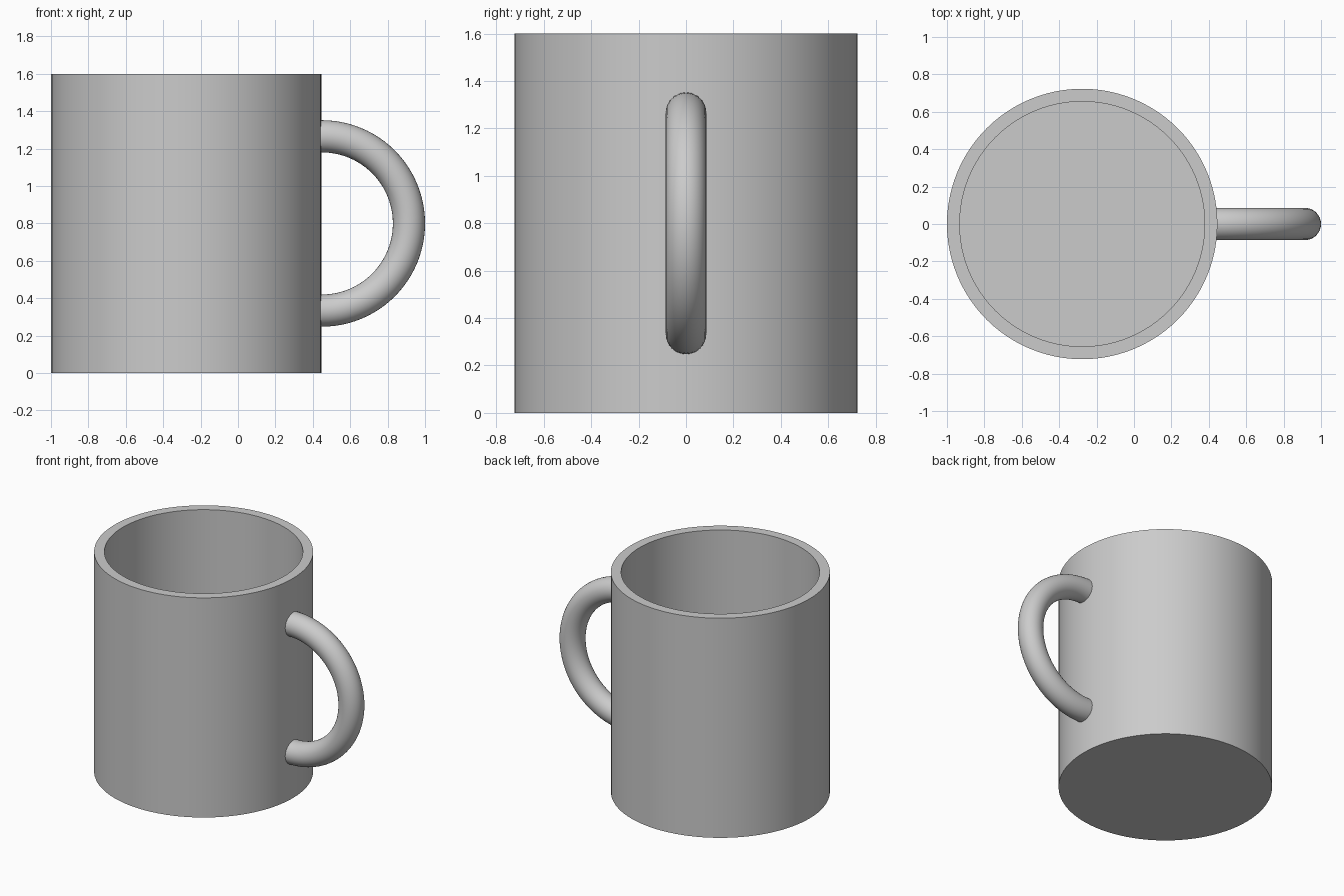
import bpy, bmesh
from math import sin, cos, pi

if "Cube" in bpy.data.objects:
    bpy.data.objects.remove(bpy.data.objects["Cube"])

CX, R_OUT, R_IN, H, FLOOR = -0.277, 0.723, 0.655, 1.6, 0.08
SIDES = 96


def finish(bm, name):
    bmesh.ops.recalc_face_normals(bm, faces=bm.faces[:])
    me = bpy.data.meshes.new(name)
    bm.to_mesh(me)
    bm.free()
    ob = bpy.data.objects.new(name, me)
    bpy.context.collection.objects.link(ob)
    bpy.ops.object.select_all(action='DESELECT')
    ob.select_set(True)
    bpy.context.view_layer.objects.active = ob
    bpy.ops.object.shade_smooth_by_angle(angle=0.6)
    return ob


def skin(bm, rings):
    # Join successive closed rings of points, cap both ends
    vs = [[bm.verts.new(p) for p in ring] for ring in rings]
    for a, b in zip(vs, vs[1:]):
        n = len(a)
        for i in range(n):
            j = (i + 1) % n
            bm.faces.new((a[i], a[j], b[j], b[i]))
    bm.faces.new(vs[0])
    bm.faces.new(vs[-1])


# Mug body: outer wall, flat rim, inner wall and floor
profile = [(R_OUT, 0), (R_OUT, H), (R_IN, H), (R_IN, FLOOR)]
bm = bmesh.new()
skin(bm, [[(CX + r * cos(2 * pi * i / SIDES), r * sin(2 * pi * i / SIDES), z)
           for i in range(SIDES)] for r, z in profile])
finish(bm, "mug_body")

# Handle: half ring of round section, ends just sunk into the wall
HX, HZ, MAJOR, TUBE = 0.448, 0.8, 0.466, 0.086
path = [(-0.02, -pi / 2)] + [(0, -pi / 2 + pi * i / 48) for i in range(49)] + [(-0.02, pi / 2)]
bm = bmesh.new()
rings = []
for dx, a in path:
    ring = []
    for k in range(32):
        t = 2 * pi * k / 32
        r = MAJOR + TUBE * cos(t)
        ring.append((HX + dx + r * cos(a), TUBE * sin(t), HZ + r * sin(a)))
    rings.append(ring)
skin(bm, rings)
finish(bm, "handle")
